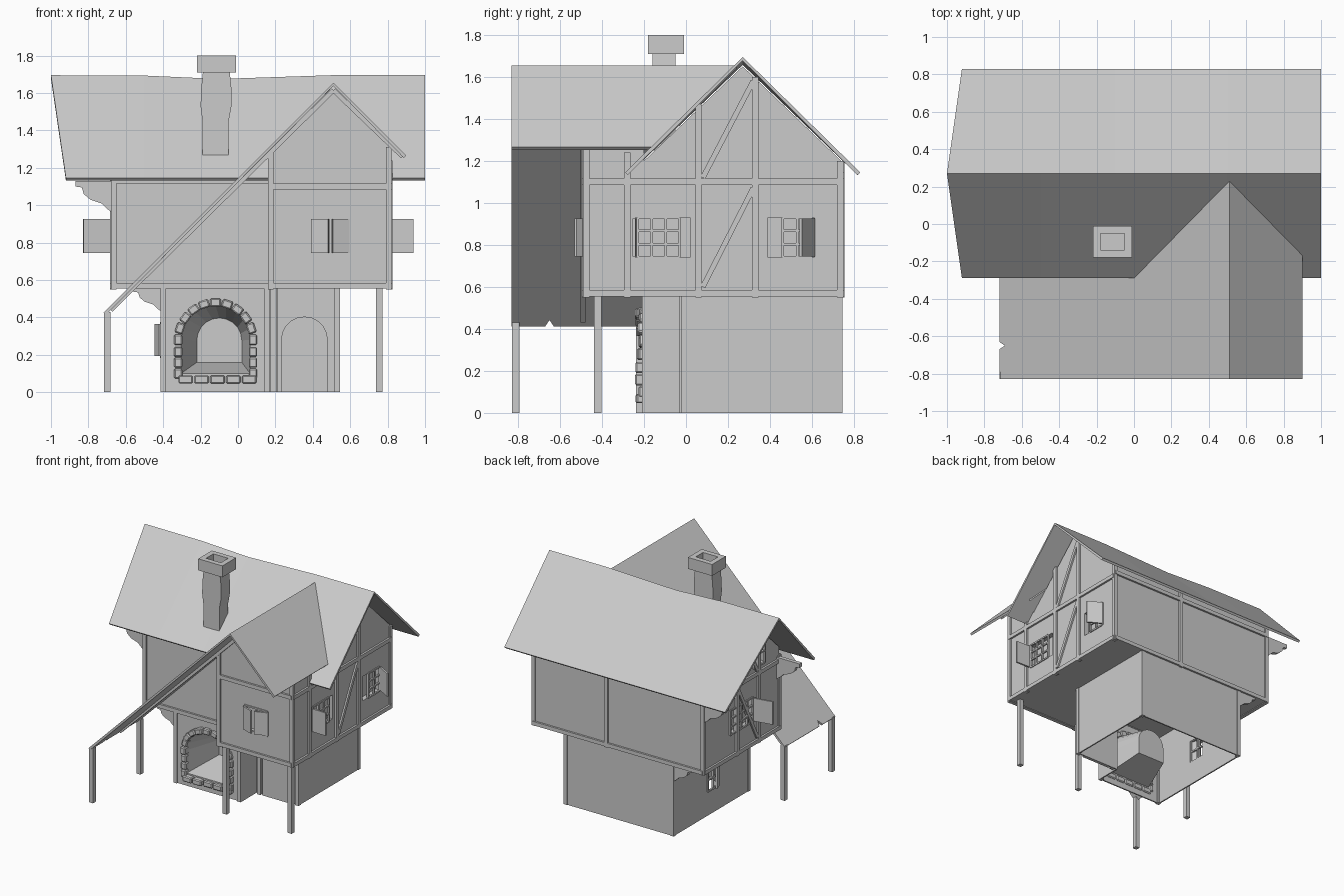
import bpy, bmesh, math, random
from mathutils import Vector, Matrix

if "Cube" in bpy.data.objects:
    bpy.data.objects.remove(bpy.data.objects["Cube"])
random.seed(4)
I = Matrix.Identity(4)


def make(name, verts, faces, recalc=True):
    bm = bmesh.new()
    vs = [bm.verts.new(v) for v in verts]
    for f in faces:
        bm.faces.new([vs[i] for i in f])
    if recalc:
        bmesh.ops.recalc_face_normals(bm, faces=bm.faces)
    me = bpy.data.meshes.new(name)
    bm.to_mesh(me)
    bm.free()
    ob = bpy.data.objects.new(name, me)
    bpy.context.collection.objects.link(ob)
    return ob


def loft(name, loops, caps=(True, True)):
    n = len(loops[0])
    faces = [(k*n+i, k*n+(i+1) % n, (k+1)*n+(i+1) % n, (k+1)*n+i)
             for k in range(len(loops)-1) for i in range(n)]
    if caps[0]:
        faces.append(tuple(range(n)))
    if caps[1]:
        faces.append(tuple(range((len(loops)-1)*n, len(loops)*n)))
    return make(name, [p for l in loops for p in l], faces)


def prism(name, pts, axis, a, b, caps=(True, True)):
    put = {'x': lambda p, t: (t, *p), 'y': lambda p, t: (p[0], t, p[1]), 'z': lambda p, t: (*p, t)}[axis]
    return loft(name, [[put(p, t) for p in pts] for t in (a, b)], caps)


def box(name, lo, hi, M=I):
    ob = prism(name, [(lo[0], lo[1]), (hi[0], lo[1]), (hi[0], hi[1]), (lo[0], hi[1])], 'z', lo[2], hi[2])
    ob.data.transform(M)
    return ob


def beam(name, p, q, w=.03):
    p, q = Vector(p), Vector(q)
    M = Matrix.Translation(p) @ (q-p).to_track_quat('Z', 'Y').to_matrix().to_4x4()
    return box(name, (-w/2, -w/2, 0), (w/2, w/2, (q-p).length), M)


def apply_mods(ob):
    ev = ob.evaluated_get(bpy.context.evaluated_depsgraph_get())
    me = bpy.data.meshes.new_from_object(ev)
    ob.modifiers.clear()
    ob.data = me


def thicken(ob, t):
    m = ob.modifiers.new('thickness', 'SOLIDIFY')
    m.thickness, m.offset = t, -1
    apply_mods(ob)


def cut(ob, cutter):
    m = ob.modifiers.new('cut', 'BOOLEAN')
    m.object, m.solver = cutter, 'EXACT'
    apply_mods(ob)


def arch(cx, r, spring, base, n=10):
    return [(cx-r, base)] + [(cx-r*math.cos(math.pi*i/n), spring+r*math.sin(math.pi*i/n))
                             for i in range(n+1)] + [(cx+r, base)]


# Ground floor: open-bottomed L-shaped shell
ground = prism('ground_floor_walls', [(-.41, -.2), (.17, -.2), (.17, -.01), (.54, -.01), (.54, .74), (-.41, .74)],
               'z', 0, .56, (False, False))
thicken(ground, .015)

# Upper storey and front gable wing
upper = prism('upper_walls', [(-.2, .56), (.74, .56), (.74, 1.2), (.27, 1.65), (-.2, 1.2)], 'x', -.67, .81)
wing = prism('gable_wing_walls', [(.17, .56), (.81, .56), (.81, 1.32), (.51, 1.61), (.17, 1.28)], 'y', -.48, -.2)


def window(name, walls, at, ang, w, h, bars, shutters=()):
    """Local frame: x across, -y outward, z up; origin at the opening's lower middle."""
    M = Matrix.Translation(at) @ Matrix.Rotation(math.radians(ang), 4, 'Z')
    c = box('cutter', (-w/2, -.05, 0), (w/2, .04, h), M)
    for wall in walls:
        cut(wall, c)
    bpy.data.objects.remove(c)
    u0, u1, nx, nz = bars
    for i in range(nx+1):
        u = u0+(u1-u0)*i/nx
        box(name+'_mullion', (u-.006, -.008, 0), (u+.006, .008, h), M)
    for k in range(nz+1):
        z = h*k/nz
        box(name+'_bar', (u0, -.007, z-.006), (u1, .007, z+.006), M)
    for hinge, swing, sw in shutters:
        S = M @ Matrix.Translation((hinge, -.008, 0)) @ Matrix.Rotation(math.radians(swing), 4, 'Z')
        box(name+'_shutter', (0, -.01, .005), (sw, .004, h-.005), S)


window('front_window', [wing], (.495, -.48, .74), 0, .21, .19, (-.1, .1, 2, 1),
       [(-.1, -20, .095), (.1, 200, .095)])
window('right_window_a', [upper, wing], (.81, -.11, .74), 90, .26, .19, (-.12, .08, 3, 3), [(-.13, -92, .12)])
window('right_window_b', [upper], (.81, .5, .74), 90, .22, .19, (-.04, .1, 2, 3), [(.11, -120, .12)])
window('left_window', [upper], (-.67, .27, .74), -90, .3, .19, (-.14, .14, 4, 3), [(.15, -80, .15)])
window('attic_window', [upper], (-.67, .05, 1.15), -90, .16, .19, (-.07, .07, 2, 2))
window('ground_window', [ground], (-.41, .25, .19), -90, .15, .18, (-.07, .07, 2, 2), [(.07, -160, .07)])

# Oven niche with stone surround
mouth = arch(-.12, .185, .28, .1)
c = prism('cutter', mouth, 'y', -.3, -.1)
cut(ground, c)
bpy.data.objects.remove(c)
inner = [(-.1+(x+.12)*.65, .16+(z-.1)*.65) for x, z in mouth]
loft('oven_niche', [[(x, -.2, z) for x, z in mouth], [(x, .08, z) for x, z in inner]], (False, True))


def stone(x, z, a, l):
    M = Matrix.Translation((x, -.2, z)) @ Matrix.Rotation(-a, 4, 'Y')
    d = random.uniform(.02, .045)
    s = box('oven_stone', (-l/2, -d, -.022), (l/2, .02, .022), M)
    m = s.modifiers.new('worn', 'BEVEL')
    m.width, m.segments = .007, 1
    apply_mods(s)


for i in range(11):
    t = math.pi*i/10
    stone(-.12+.2*math.cos(t), .28+.2*math.sin(t), t+math.pi/2, .057)
for s in (-1, 1):
    for z in (.1, .158, .216):
        stone(-.12+s*.2, z, math.pi/2, .054)
for i in range(5):
    stone(-.28+.085*i, .068, 0, .078)

# Arched door
prism('door', arch(.355, .125, .28, 0), 'y', -.025, 0)

# Main roof with sagging ridge and slanted left end
xs = [(-1, -.92, 1.695), (-.5, -.5, 1.693), (-.1, -.1, 1.675), (.5, .5, 1.695), (1, 1, 1.695)]
V, F = [], []
for k, (xr, xe, zr) in enumerate(xs):
    V += [(xe, -.29, 1.145), (xr, .27, zr), (xe, .83, 1.145)]
    if k:
        a, b = 3*k-3, 3*k
        F += [(a, b, b+1, a+1), (a+1, b+1, b+2, a+2)]
thicken(make('main_roof', V, F, False), .018)

# Cross gable roof: long left slope forms the lean-to, with a chipped eave
slope = [(.51, -.83), (.51, .24), (0, -.28), (-.05, -.2), (-.72, -.2), (-.72, -.63), (-.69, -.65), (-.72, -.67), (-.72, -.83)]
right = [(.51, -.83), (.90, -.83), (.90, -.15), (.51, .24)]
pts = [(x, y, 1.655-abs(x-.51)) for x, y in slope+right[1:3]]
thicken(make('cross_gable_roof', pts, [tuple(range(9)), (0, 9, 10, 1)], False), .018)
for x, z in ((-.68, .44), (.88, 1.26)):
    beam('barge_rafter', (x, -.49, z), (.51, -.49, 1.615), .025)

# Chimney
rows = [(1.25, -.19, -.05), (1.45, -.19, -.05), (1.53, -.2, -.035), (1.62, -.197, -.035), (1.72, -.187, -.045)]
loft('chimney_shaft', [[(a, -.16, z), (b, -.16, z), (b, -.05, z), (a, -.05, z)] for z, a, b in rows])
cap = box('chimney_cap', (-.22, -.18, 1.71), (-.01, -.01, 1.8))
c = box('cutter', (-.18, -.14, 1.74), (-.05, -.05, 1.9))
cut(cap, c)
bpy.data.objects.remove(c)

# Posts under the lean-to and the wing
for x, y, h in ((-.7, -.81, .43), (-.7, -.22, .43), (.755, -.42, .56), (.19, -.42, .56)):
    beam('support_post', (x, y, 0), (x, y, h), .035)

# Timber framing: front, back, sides
for x, y, z in ((.175, -.48, 1.29), (.805, -.475, 1.31), (-.665, -.2, 1.14), (-.665, .735, 1.2), (.17, .74, 1.2), (.805, .735, 1.2)):
    beam('wall_post', (x, y, .55), (x, y, z))
for y, z in ((-.28, 1.24), (.06, 1.47), (.33, 1.6)):
    beam('right_post', (.81, y, .55), (.81, y, z))
for y, z in ((.06, 1.44), (.33, 1.58)):
    beam('left_post', (-.67, y, .55), (-.67, y, z))
for x in (-.67, .81):
    for y0, y1, z0, z1 in ((.08, .32, .6, 1.07), (.08, .32, 1.12, 1.58)):
        beam('diagonal_brace', (x, y0, z0), (x, y1, z1), .025)
for z in (.57, 1.1):
    beam('wing_rail', (.17, -.48, z), (.81, -.48, z))
    beam('right_rail', (.81, -.48, z), (.81, .74, z))
    beam('left_rail', (-.67, -.2, z), (-.67, .74, z))
for z in (.57, 1.13):
    beam('front_rail', (-.67, -.2, z), (.17, -.2, z))
    beam('back_rail', (-.67, .74, z), (.81, .74, z))
for x, y in ((-.4, -.195), (.155, -.195), (.2, -.015), (.53, -.01), (.53, .73), (-.4, .73)):
    beam('ground_post', (x, y, 0), (x, y, .56))

# Curved brackets under the left overhangs
for x0, z0, w in ((-.67, 1.13, .2), (-.41, .56, .15)):
    k = w/.2
    prof = [(0, 0), (-.2, 0), (-.2, -.03), (-.165, -.035), (-.155, -.07), (-.12, -.1), (-.06, -.12), (-.03, -.15), (0, -.17)]
    for y in (-.2, .71):
        prism('eave_bracket', [(x0+a*k, z0+b*k) for a, b in prof], 'y', y, y+.03)
